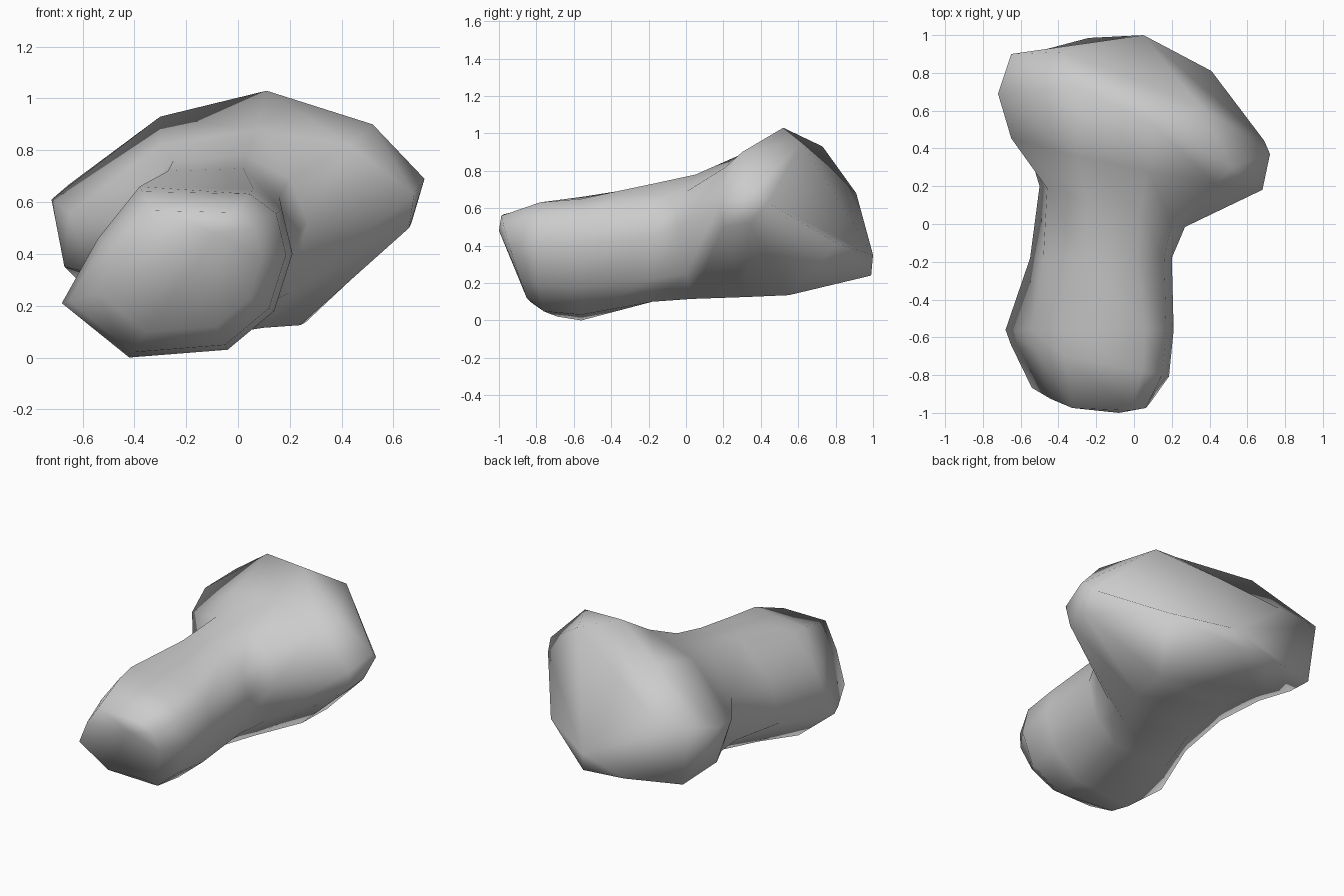
import bpy, bmesh

if "Cube" in bpy.data.objects:
    bpy.data.objects.remove(bpy.data.objects["Cube"])

# Cross-sections (x, z), counter-clockwise seen from the front, from lower left
knuckle = [(-.68, .21), (-.42, 0), (-.04, .03), (.14, .18), (.21, .40),
           (.17, .57), (.06, .65), (-.38, .66), (-.54, .46)]
shaft = [(-.55, .26), (-.40, .10), (0, .10), (.14, .22), (.20, .45),
         (.16, .62), (.02, .73), (-.27, .72), (-.48, .52)]
neck = [(-.50, .28), (-.30, .13), (.10, .115), (.20, .25), (.27, .52),
        (.20, .69), (.03, .78), (-.25, .76), (-.46, .55)]
shoulder = [(-.58, .33), (-.32, .22), (.24, .125), (.66, .50), (.68, .63),
            (.43, .82), (.07, .88), (-.30, .82), (-.65, .56)]
# Ridge of the head and rim of its rear face (x, y, z)
head = [(-.67, .64, .35), (-.40, .66, .25), (.26, .55, .135), (.67, .34, .52),
        (.72, .37, .69), (.52, .30, .90), (.11, .52, 1.03), (-.30, .73, .93),
        (-.72, .69, .61)]
rim = [(-.60, .89, .28), (-.24, .985, .26), (.05, .99, .24), (.41, .81, .41),
       (.69, .44, .63), (.35, .62, .95), (-.02, .77, .82), (-.38, .91, .68),
       (-.65, .90, .67)]


def shrink(section, s, cx=-.2, cz=.34):
    return [(cx + (x - cx) * s, cz + (z - cz) * s) for x, z in section]


def tilt(section, y0, a=0, b=0):
    """Place a section on the sloping plane y = y0 + a*x + b*z."""
    return [(x, y0 + a * x + b * z, z) for x, z in section]


stations = [
    tilt(shrink(knuckle, .71), -.82, -.05, -.30),
    tilt(shrink(knuckle, .94), -.77, -.2),
    tilt(knuckle, -.56),
    tilt(shaft, -.18),
    tilt(neck, .06, -.28),
    tilt(shoulder, .38, -.20, -.10),
    head,
    rim,
]

# Loft the bone through all sections
bm = bmesh.new()
rings = [[bm.verts.new(p) for p in section] for section in stations]
n = len(knuckle)
for r, s in zip(rings, rings[1:]):
    for i in range(n):
        j = (i + 1) % n
        bm.faces.new((r[i], r[j], s[j], s[i]))

# Close both ends with a fan
for ring, tip in ((rings[0], (-.08, -1.0, .48)), (rings[-1], (.05, 1.0, .35))):
    c = bm.verts.new(tip)
    for i in range(n):
        bm.faces.new((ring[i], ring[(i + 1) % n], c))
bmesh.ops.recalc_face_normals(bm, faces=bm.faces)
for f in bm.faces:
    f.smooth = True

mesh = bpy.data.meshes.new("bone_fragment")
bm.to_mesh(mesh)
bm.free()
bone = bpy.data.objects.new("bone_fragment", mesh)
bpy.context.collection.objects.link(bone)
